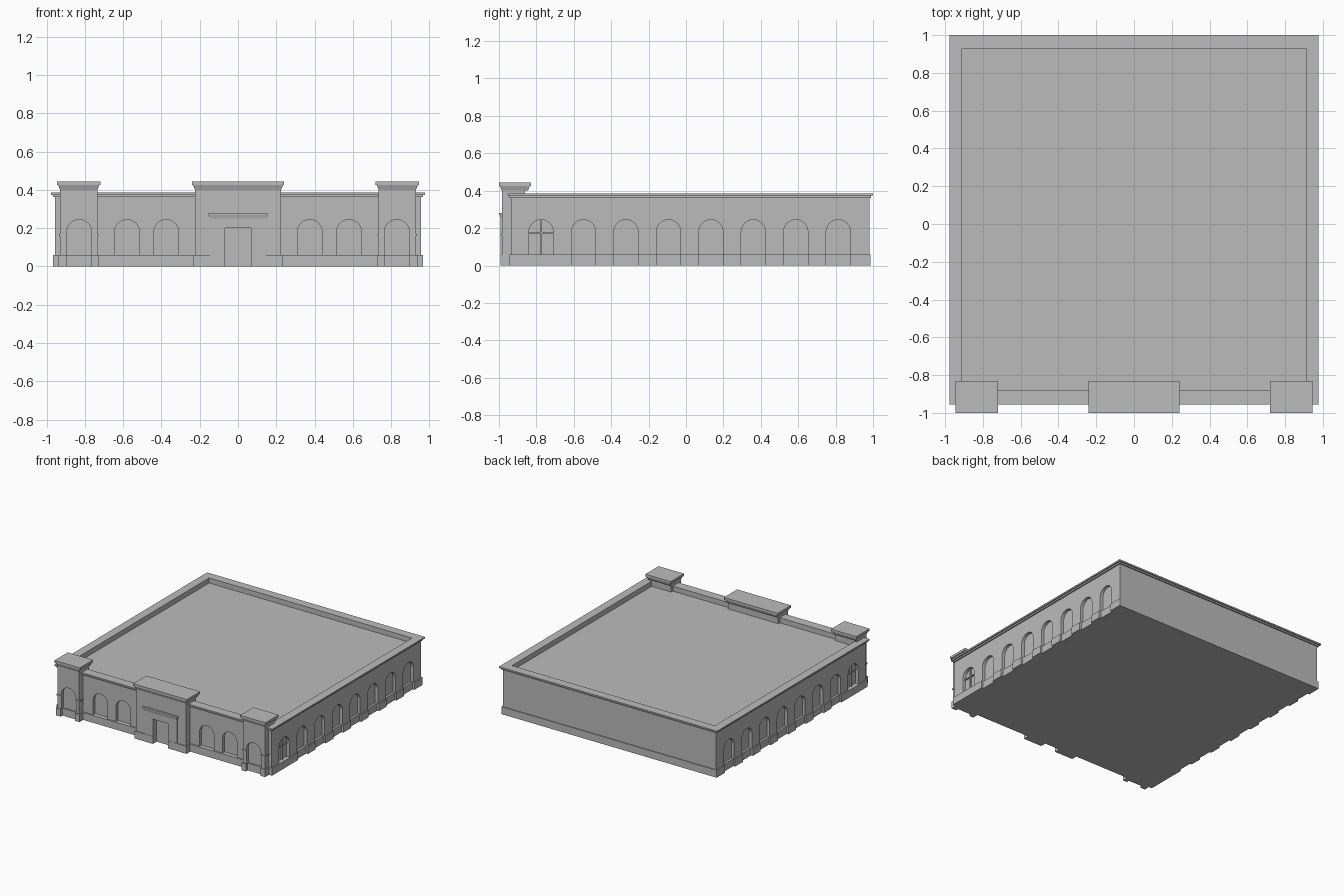
import bpy, bmesh, math
from mathutils import Vector

cube = bpy.data.objects.get("Cube")
if cube:
    bpy.data.objects.remove(cube)

stone = bpy.data.materials.new("grey stone")
stone.use_nodes = True
GREY = (0.5, 0.5, 0.5, 1)
stone.diffuse_color = GREY
stone.node_tree.nodes["Principled BSDF"].inputs["Base Color"].default_value = GREY


def add_box(bm, x0, x1, y0, y1, z0, z1, flare=0):
    """Box whose top may flare outwards on the sides and front."""
    verts = bmesh.ops.create_cube(bm, size=1)["verts"]
    for v in verts:
        f = flare if v.co.z > 0 else 0
        v.co = Vector((x1 + f if v.co.x > 0 else x0 - f,
                       y1 + f if v.co.y > 0 else y0 - f,
                       z1 if v.co.z > 0 else z0))


def add_arch(bm, centre, out, radius, z0, spring, depth, proud=0.04):
    """Round-headed prism; 'out' is the outward wall normal at 'centre'."""
    out = Vector(out)
    side = Vector((-out.y, out.x, 0))
    pts = [(-radius, z0), (radius, z0)]
    for i in range(13):
        a = math.pi * i / 12
        pts.append((radius * math.cos(a), spring + radius * math.sin(a)))
    base = Vector(centre) - out * depth
    verts = [bm.verts.new(base + side * u + Vector((0, 0, w))) for u, w in pts]
    face = bm.faces.new(verts)
    ext = bmesh.ops.extrude_face_region(bm, geom=[face])
    moved = [g for g in ext["geom"] if isinstance(g, bmesh.types.BMVert)]
    bmesh.ops.translate(bm, verts=moved, vec=out * (depth + proud))


def finish(name, bm, cutter=None):
    bmesh.ops.recalc_face_normals(bm, faces=bm.faces[:])
    mesh = bpy.data.meshes.new(name)
    bm.to_mesh(mesh)
    bm.free()
    obj = bpy.data.objects.new(name, mesh)
    bpy.context.collection.objects.link(obj)
    mesh.materials.append(stone)
    if cutter:
        mod = obj.modifiers.new("openings", "BOOLEAN")
        mod.object = cutter
        mod.solver = "EXACT"
    return obj


def boxes(name, specs, cutter=None):
    bm = bmesh.new()
    for s in specs:
        add_box(bm, *s)
    return finish(name, bm, cutter)


R, SPRING, SILL = 0.065, 0.18, 0.06
WALL_X, FRONT, BACK, TOWER_FRONT = 0.957, -0.935, 0.98, -0.985
SIDE_Y = [-0.775 + 0.227 * i for i in range(8)]

# Openings cut into the walls
bm = bmesh.new()
for s in (-1, 1):
    for i, y in enumerate(SIDE_Y):
        add_arch(bm, (s * WALL_X, y, 0), (s, 0, 0), R, SILL if i == 0 else -0.02, SPRING, 0.025)
    for x in (0.375, 0.58):
        add_arch(bm, (s * x, FRONT, 0), (0, -1, 0), R, SILL, SPRING, 0.025)
wall_cutter = finish("wall_cutter", bm)

bm = bmesh.new()
for s in (-1, 1):
    add_arch(bm, (s * 0.83, TOWER_FRONT, 0), (0, -1, 0), R, -0.02, SPRING, 0.025)
add_box(bm, -0.068, 0.068, -1.05, -0.945, -0.02, 0.2)
tower_cutter = finish("tower_cutter", bm)
for c in (wall_cutter, tower_cutter):
    c.hide_render = True
    c.hide_viewport = True
    c.display_type = "WIRE"

# Main hall and its plinth
boxes("main_walls", [(-WALL_X, WALL_X, FRONT, BACK, 0, 0.345)], wall_cutter)
boxes("main_plinth", [(-0.966, 0.966, -0.945, 0.987, 0, SILL)], wall_cutter)

# Parapet and stepped cornice around the sunken roof
bm = bmesh.new()
for x, y0, y1, z0, z1 in ((WALL_X, FRONT, BACK, 0.34, 0.365),
                          (0.967, -0.945, 0.99, 0.362, 0.376),
                          (0.978, -0.955, 1.0, 0.374, 0.386)):
    for s in (-1, 1):
        add_box(bm, min(s * 0.91, s * x), max(s * 0.91, s * x), y0, y1, z0, z1)
    add_box(bm, -0.91, 0.91, y0, -0.88, z0, z1)
    add_box(bm, -0.91, 0.91, 0.93, y1, z0, z1)
finish("parapet_cornice", bm)

# Corner towers and entrance block with flared caps
for name, x0, x1 in (("left_tower", 0.735, 0.93), ("right_tower", -0.93, -0.735),
                     ("entrance_block", -0.225, 0.225)):
    boxes(name + "_shaft", [(x0, x1, TOWER_FRONT, -0.86, 0, 0.41)], tower_cutter)
    boxes(name + "_plinth", [(x0 - 0.008, x1 + 0.008, -0.993, -0.86, 0, SILL)], tower_cutter)
    boxes(name + "_cap", [(x0, x1, TOWER_FRONT, -0.845, 0.4, 0.426, 0.01),
                          (x0 - 0.016, x1 + 0.016, -1.0, -0.83, 0.426, 0.445)])

# Impost bands beside the tower arches
bm = bmesh.new()
for s in (-1, 1):
    for a, b in ((0.729, 0.765), (0.895, 0.936)):
        add_box(bm, min(s * a, s * b), max(s * a, s * b), -0.99, -0.93, 0.16, 0.17)
finish("impost_bands", bm)

# Door surround, lintel panel and small cornice
boxes("door_surround", [(-0.147, -0.068, -0.991, -0.97, 0, 0.25),
                        (0.068, 0.147, -0.991, -0.97, 0, 0.25),
                        (-0.068, 0.068, -0.991, -0.97, 0.2, 0.25),
                        (-0.147, 0.147, -0.991, -0.97, 0.25, 0.27, 0.005),
                        (-0.155, 0.155, -1.0, -0.97, 0.27, 0.28)])

# Low panels under the side arches
bm = bmesh.new()
for s in (-1, 1):
    for y in SIDE_Y[1:]:
        add_box(bm, s * 0.94 - 0.01, s * 0.94 + 0.01, y - R, y + R, 0, SILL)
    add_box(bm, s * 0.83 - R, s * 0.83 + R, -0.97, -0.95, 0, SILL)
finish("sill_panels", bm)

# Glazing bars in the foremost side windows
bm = bmesh.new()
for s in (-1, 1):
    x, y = s * 0.937, SIDE_Y[0]
    add_box(bm, x - 0.006, x + 0.006, y - 0.004, y + 0.004, SILL, SPRING + R)
    add_box(bm, x - 0.006, x + 0.006, y - R, y + R, 0.172, 0.18)
finish("glazing_bars", bm)
